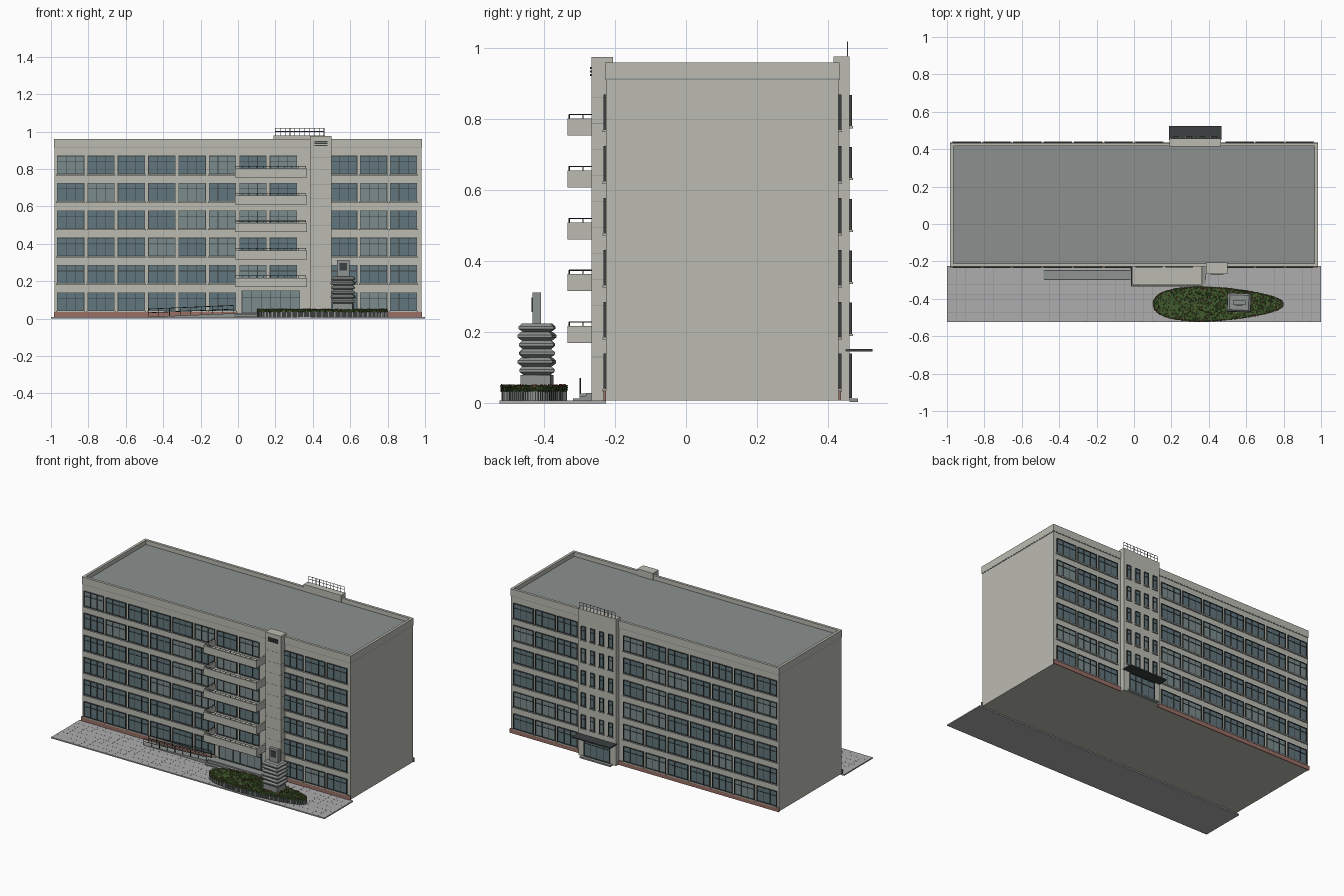
import bpy, bmesh, math, random
from mathutils import Vector, Matrix, Euler

if "Cube" in bpy.data.objects:
    bpy.data.objects.remove(bpy.data.objects["Cube"])
random.seed(4)


def mat(name, r, g, b):
    m = bpy.data.materials.new(name)
    m.diffuse_color = (r, g, b, 1)
    m.use_nodes = True
    m.node_tree.nodes["Principled BSDF"].inputs["Base Color"].default_value = m.diffuse_color
    return m


WALL = mat("wall", .50, .50, .45)
GLASS = mat("glass_dark", .12, .18, .205)
GLASS2 = mat("glass_light", .20, .265, .27)
ROOF = mat("roof", .26, .28, .27)
PAVE = mat("paving", .42, .42, .43)
BRICK = mat("brick", .32, .16, .13)
DARK = mat("dark_metal", .045, .052, .052)
STONE = mat("stone", .27, .29, .28)
GREEN = mat("leaf", .05, .10, .025)
LIME = mat("leaf_light", .13, .19, .05)
RED = mat("flower", .30, .03, .05)


def finish(name, bm, material):
    me = bpy.data.meshes.new(name)
    bmesh.ops.recalc_face_normals(bm, faces=bm.faces)
    bm.to_mesh(me)
    bm.free()
    me.materials.append(material)
    ob = bpy.data.objects.new(name, me)
    bpy.context.collection.objects.link(ob)
    return ob


def boxes(name, items, material):
    """Each item is x0, x1, y0, y1, z0, z1."""
    bm = bmesh.new()
    for x0, x1, y0, y1, z0, z1 in items:
        m = Matrix.Translation(((x0 + x1) / 2, (y0 + y1) / 2, (z0 + z1) / 2))
        bmesh.ops.create_cube(bm, size=1, matrix=m @ Matrix.Diagonal((x1 - x0, y1 - y0, z1 - z0, 1)))
    return finish(name, bm, material)


def bars(name, pairs, r, material):
    """Thin rods between point pairs."""
    bm = bmesh.new()
    for a, b in pairs:
        a, b = Vector(a), Vector(b)
        rot = (b - a).to_track_quat('Z', 'Y').to_matrix().to_4x4()
        bmesh.ops.create_cone(bm, cap_ends=True, segments=6, radius1=r, radius2=r, depth=(b - a).length,
                              matrix=Matrix.Translation((a + b) / 2) @ rot)
    return finish(name, bm, material)


def prism(name, pts, vec, material):
    bm = bmesh.new()
    f = bm.faces.new([bm.verts.new(p) for p in pts])
    ext = bmesh.ops.extrude_face_region(bm, geom=[f])
    bmesh.ops.translate(bm, vec=vec, verts=[v for v in ext['geom'] if isinstance(v, bmesh.types.BMVert)])
    if f.is_valid is False or len([g for g in bm.faces if len(g.verts) == len(pts)]) < 2:
        bmesh.ops.holes_fill(bm, edges=bm.edges)
    return finish(name, bm, material)


FRONT, BACK = -.225, .43
frames, sills, panes, panes2 = [], [], [], []


def window(x, z, w, h, wall, s, splits=3, transom=True, sill=True):
    """Framed window standing on the wall plane; s is the outward y direction."""
    def slab(x0, x1, z0, z1, d):
        ya, yb = sorted((wall - s * .002, wall + s * d))
        return (x0, x1, ya, yb, z0, z1)
    x0, x1, z0, z1, t = x - w / 2, x + w / 2, z - h / 2, z + h / 2, .0035
    random.choice((panes, panes, panes2)).append(slab(x0, x1, z0, z1, .003))
    frames.extend([slab(x0, x0 + t, z0, z1, .008), slab(x1 - t, x1, z0, z1, .008),
                   slab(x0, x1, z0, z0 + t, .008), slab(x0, x1, z1 - t, z1, .008)])
    for i in range(1, splits):
        c = x0 + w * i / splits
        frames.append(slab(c - .0015, c + .0015, z0, z1, .006))
    if transom:
        c = z0 + h * .68
        frames.append(slab(x0, x1, c - .0015, c + .0015, .006))
    if sill:
        sills.append(slab(x0 - .004, x1 + .004, z0 - .006, z0, .010))


# main block with cornice and parapet
boxes("main_block", [(-.98, .98, FRONT, BACK, .008, .915)], WALL)
boxes("roof_deck", [(-.975, .975, FRONT + .005, BACK - .005, .91, .932)], ROOF)
boxes("parapet", [(-.983, .983, FRONT - .003, FRONT + .014, .915, .96),
                  (-.983, .983, BACK - .014, BACK + .003, .915, .96),
                  (-.983, -.966, FRONT, BACK, .915, .96), (.966, .983, FRONT, BACK, .915, .96)], WALL)
boxes("cornice_line", [(-.982, .982, FRONT - .002, BACK + .002, .911, .915)], STONE)

# brick plinths, front broken by the entrance, back broken by the stair tower
boxes("brick_plinth", [(-.985, 0, -.232, FRONT, .008, .036), (.50, .985, -.232, FRONT, .008, .036),
                       (-.985, .19, BACK, .437, .008, .036), (.465, .985, BACK, .437, .008, .036)], BRICK)

# regular window grid on both long sides
rows = [.090 + .1462 * i for i in range(6)]
left = [-.895 + .1625 * i for i in range(8)]
right = [.565, .725, .885]
for r, z in enumerate(rows):
    for x in left + right:
        if not (r == 0 and 0 < x < .4):
            window(x, z, .146, .100, FRONT, -1)
        if x < .15 or x > .5:
            window(x, z, .146, .100, BACK, 1)

# front tower with panel joints and louvre
boxes("front_tower", [(.386, .50, -.266, -.205, .008, .976)], WALL)
boxes("tower_joints", [(.385, .501, -.2666, FRONT, .13 + .0731 * i, .1315 + .0731 * i) for i in range(11)], STONE)
boxes("tower_louvre", [(.408, .478, -.271, -.265, z, z + .006) for z in (.922, .932, .942)], DARK)

# balconies: tray with front and end walls, plus a low rail
trays, rail = [], []
for i in range(5):
    z = .170 + .1462 * i
    trays += [(-.017, .368, -.330, FRONT, z, z + .014), (-.017, .368, -.334, -.324, z, z + .048),
              (-.017, -.007, -.330, FRONT, z, z + .048), (.358, .368, -.330, FRONT, z, z + .048)]
    t = z + .059
    rail += [((-.012, -.329, t), (.363, -.329, t)), ((-.012, -.329, t), (-.012, FRONT, t))]
    rail += [((-.012 + .0375 * k, -.329, z + .045), (-.012 + .0375 * k, -.329, t)) for k in range(11)]
    rail += [((-.012, y, z + .045), (-.012, y, t)) for y in (-.29, -.255)]
boxes("balconies", trays, WALL)
bars("balcony_rails", rail, .0016, DARK)

# main entrance and steps
window(.176, .090, .312, .120, FRONT, -1, 6, True, False)
boxes("entrance_steps", [(-.02, .384, -.318, FRONT, .006, .014), (-.02, .384, -.300, FRONT, .014, .021),
                         (-.02, .384, -.282, FRONT, .021, .029)], STONE)

# access ramp with handrails
prism("ramp", [(-.485, -.300, .007), (-.02, -.300, .007), (-.02, -.300, .028), (-.485, -.300, .009)],
      (0, .055, 0), STONE)
rail = []
for y in (-.298, -.247):
    for dz in (.022, .042):
        rail.append(((-.48, y, .009 + dz), (-.025, y, .028 + dz)))
    for k in range(9):
        u = k / 8
        rail.append(((-.48 + .455 * u, y, .008 + .018 * u), (-.48 + .455 * u, y, .051 + .019 * u)))
bars("ramp_rails", rail, .0018, DARK)

# rear stair tower, slit windows, canopy, door and roof rail
boxes("stair_tower", [(.19, .465, .415, .460, .008, .978)], WALL)
for z in rows[1:]:
    for k in range(4):
        window(.2275 + .0665 * k, z + .004, .032, .088, .460, 1, 1)
window(.3275, .078, .19, .125, .460, 1, 4, True, False)
boxes("rear_canopy", [(.188, .467, .450, .525, .146, .154)], DARK)
boxes("rear_step", [(.215, .44, .46, .485, .004, .014)], STONE)
rail = [((.20, .455, z), (.46, .455, z)) for z in (1.0, 1.018)]
rail += [((.20 + .026 * k, .455, .976), (.20 + .026 * k, .455, 1.018)) for k in range(11)]
bars("roof_rail", rail, .0018, STONE)

boxes("window_frames", frames, DARK)
boxes("window_sills", sills, WALL)
boxes("window_panes", panes, GLASS)
boxes("window_panes_light", panes2, GLASS2)

# paved forecourt with slab joints
boxes("forecourt", [(-1, 1, -.525, FRONT, 0, .008)], PAVE)
joints = [(-1 + .05 * k - .0006, -1 + .05 * k + .0006, -.525, FRONT, .007, .0083) for k in range(1, 40)]
joints += [(-1, 1, y - .0006, y + .0006, .007, .0083) for y in (-.475, -.425, -.375, -.325, -.275)]
boxes("paving_joints", joints, STONE)


# egg-shaped flower bed
def egg(t, k=1):
    c, s = math.cos(t), math.sin(t)
    return .45 + .345 * k * c, -.428 + .086 * k * math.copysign(abs(s) ** .88, s) * (1 - .28 * c)


ring = [egg(2 * math.pi * i / 64) for i in range(64)]
prism("planter_wall", [(x, y, .004) for x, y in ring], (0, 0, .032), DARK)
boxes("planter_slats", [(x - .003, x + .003, y - .003, y + .003, .004, .034) for x, y in ring], STONE)
prism("hedge_core", [(*egg(2 * math.pi * i / 48, .99), .034) for i in range(48)], (0, 0, .011), GREEN)


def leaves(name, count, size, material, z0, z1):
    bm = bmesh.new()
    for _ in range(count):
        k = random.choice((1.0, math.sqrt(random.random()), math.sqrt(random.random())))
        x, y = egg(random.uniform(0, 2 * math.pi), k)
        rot = Euler([random.uniform(-1, 1) for _ in range(3)]).to_matrix().to_4x4()
        m = Matrix.Translation((x, y, random.uniform(z0, z1))) @ rot
        bmesh.ops.create_cone(bm, cap_ends=True, segments=4, radius1=size, radius2=0, depth=size, matrix=m)
    return finish(name, bm, material)


leaves("hedge_leaves", 1500, .006, GREEN, .036, .050)
leaves("hedge_light_leaves", 800, .0055, LIME, .040, .051)
leaves("hedge_flowers", 260, .0045, RED, .044, .053)

# stone sculpture: plinth, stacked flared square layers, upright slab
CX, CY = .562, -.42
bm = bmesh.new()


def tier(za, zb, ha, hb, yaw):
    vs = bmesh.ops.create_cone(bm, cap_ends=True, segments=4, radius1=ha * 1.414, radius2=hb * 1.414,
                               depth=zb - za, matrix=Matrix.Translation((0, 0, (za + zb) / 2))
                               @ Matrix.Rotation(math.pi / 4, 4, 'Z'))['verts']
    bmesh.ops.transform(bm, verts=vs, matrix=Matrix.Translation((CX, CY, 0)) @ Matrix.Rotation(yaw, 4, 'Z')
                        @ Matrix.Diagonal((1.28, 1, 1, 1)))


tier(.03, .080, .042, .042, -.08)
for i in range(6):
    z, yaw = .080 + .0242 * i, random.uniform(-.14, .02)
    tier(z, z + .009, .038, .049, yaw)
    tier(z + .009, z + .016, .049, .049, yaw)
    tier(z + .016, z + .0245, .049, .040, yaw)
finish("sculpture_stack", bm, STONE)
boxes("sculpture_slab", [(CX - .034, CX + .034, CY - .012, CY + .012, .22, .312)], STONE)
boxes("sculpture_slab_relief", [(CX - .02, CX + .02, CY - .016, CY - .011, .258, .298)], DARK)
